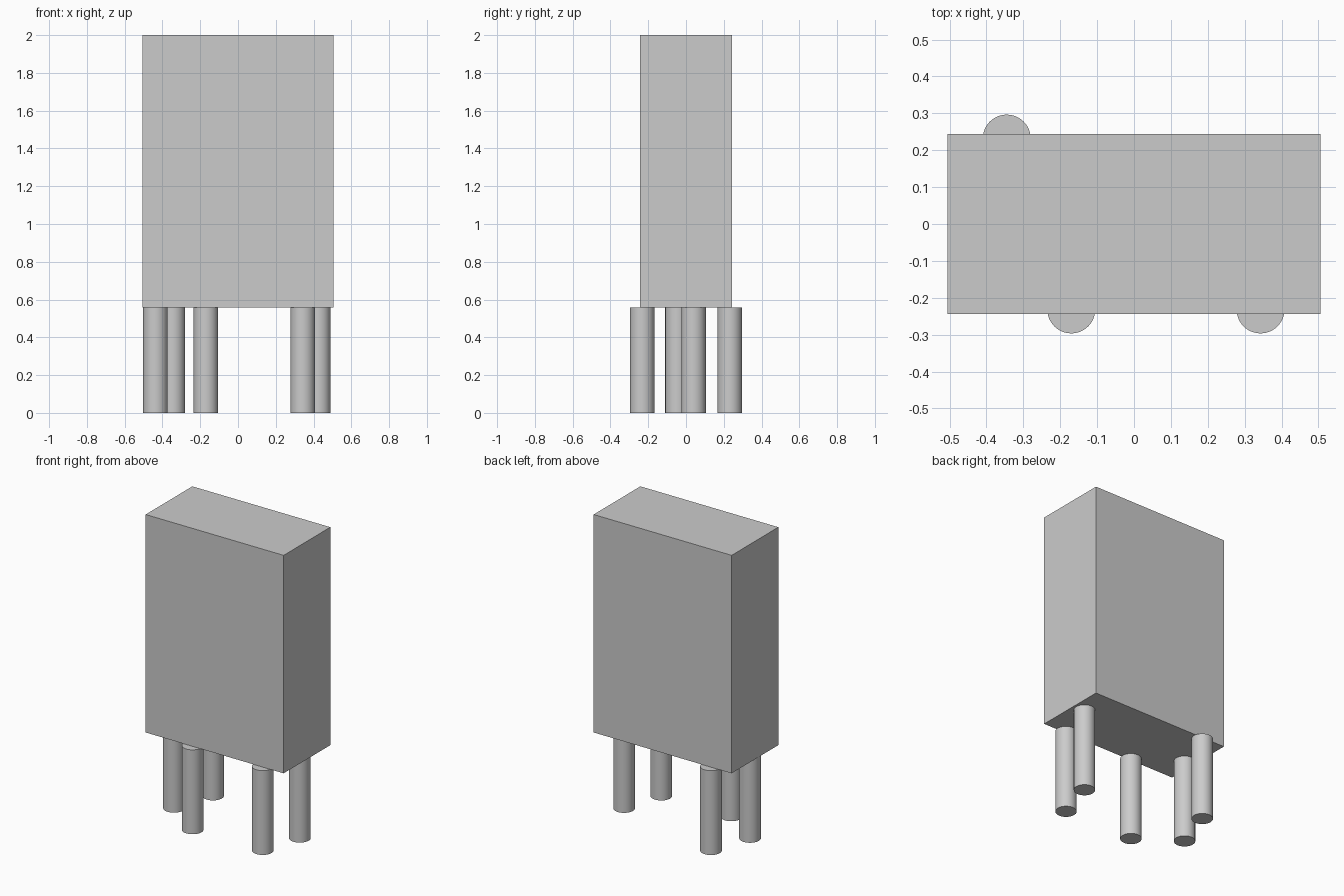
import bpy
import math

default_cube = bpy.data.objects.get("Cube")
if default_cube:
    bpy.data.objects.remove(default_cube, do_unlink=True)

TOP = 2.0
LEG_HEIGHT = 0.558
LEG_RADIUS = 0.065

# Single plain grey for the whole model
grey = bpy.data.materials.new("plain_grey")
grey.use_nodes = True
colour = (0.6, 0.6, 0.6, 1.0)
grey.diffuse_color = colour
grey.node_tree.nodes["Principled BSDF"].inputs["Base Color"].default_value = colour


def finish(name):
    obj = bpy.context.object
    obj.name = name
    obj.data.name = name
    obj.data.materials.append(grey)
    return obj


# Tall rectangular body
bpy.ops.mesh.primitive_cube_add(size=1, location=(0, 0, (LEG_HEIGHT + TOP) / 2))
body = finish("body")
body.scale = (1.01, 0.488, TOP - LEG_HEIGHT)
bpy.ops.object.transform_apply(location=False, rotation=False, scale=True)

# Five round legs, irregularly placed under the body
legs = {
    "front_right_leg": (-0.17, -0.2315),
    "front_left_leg": (0.343, -0.2315),
    "left_leg": (0.425, 0.04),
    "back_right_leg": (-0.345, 0.2315),
    "right_leg": (-0.437, -0.045),
}
for name, (x, y) in legs.items():
    bpy.ops.mesh.primitive_cylinder_add(
        vertices=48, radius=LEG_RADIUS, depth=LEG_HEIGHT,
        location=(x, y, LEG_HEIGHT / 2))
    finish(name)
    bpy.ops.object.shade_smooth_by_angle(angle=math.radians(30))
